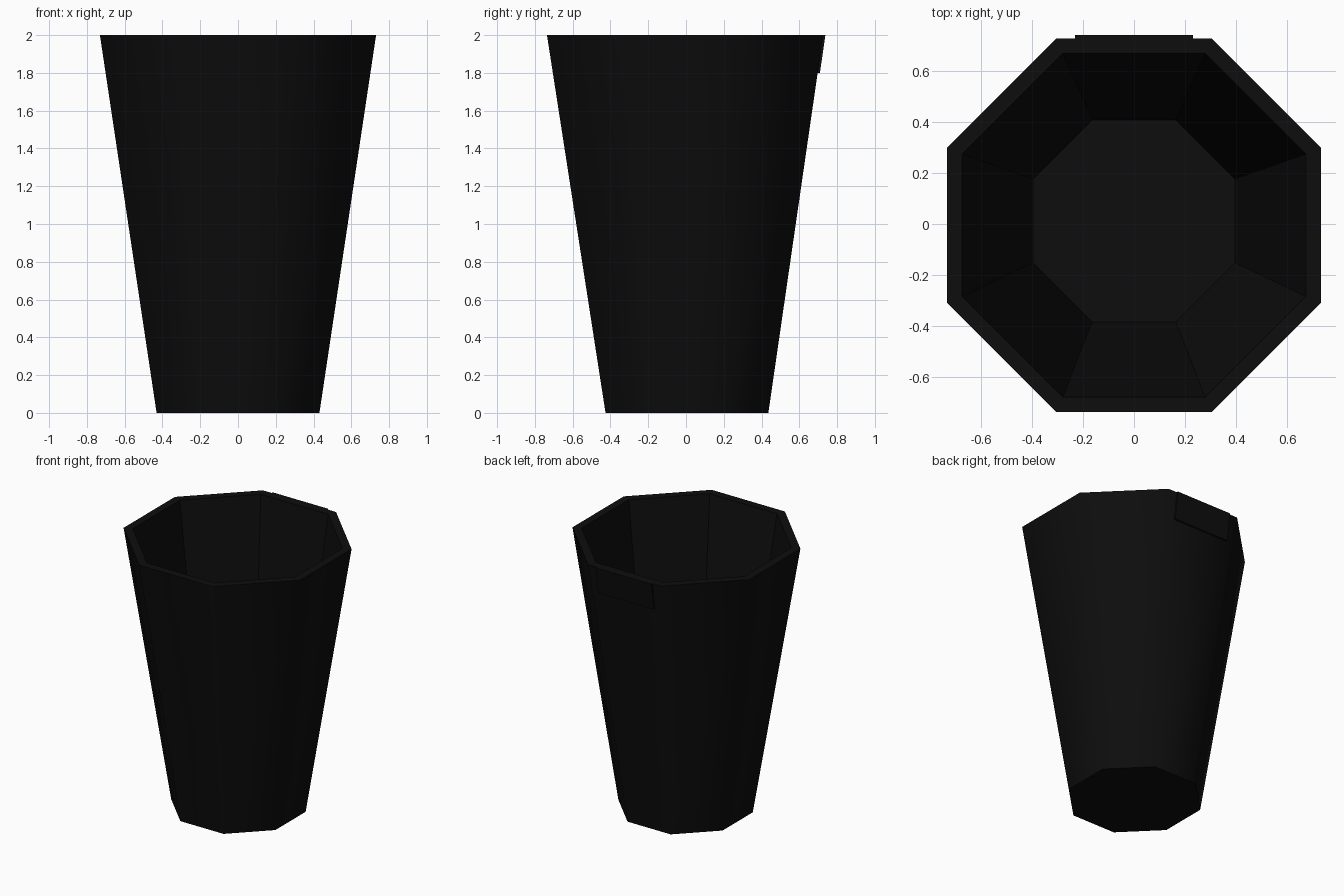
import bpy, bmesh, math

if "Cube" in bpy.data.objects:
    bpy.data.objects.remove(bpy.data.objects["Cube"])

black = bpy.data.materials.new("near black")
black.diffuse_color = (0.004, 0.004, 0.004, 1)
black.use_nodes = True
black.node_tree.nodes["Principled BSDF"].inputs["Base Color"].default_value = black.diffuse_color


def finish(bm, name):
    bmesh.ops.recalc_face_normals(bm, faces=bm.faces[:])
    mesh = bpy.data.meshes.new(name)
    bm.to_mesh(mesh)
    bm.free()
    mesh.materials.append(black)
    obj = bpy.data.objects.new(name, mesh)
    bpy.context.collection.objects.link(obj)
    return obj


def octagon(bm, half, cy, z):
    """Ring of eight points; half is the distance from centre to a flat side."""
    r = half / math.cos(math.pi / 8)
    angles = [math.pi / 8 + i * math.pi / 4 for i in range(8)]
    return [bm.verts.new((r * math.cos(a), cy + r * math.sin(a), z)) for a in angles]


# Tapered eight-sided cup: outer base, outer rim, inner rim, inner floor
bm = bmesh.new()
rings = [octagon(bm, *p) for p in (
    (0.431, 0.005, 0.0), (0.731, -0.005, 2.0),
    (0.672, -0.005, 2.0), (0.395, 0.012, 0.045))]
for k in range(3):
    for i in range(8):
        j = (i + 1) % 8
        f = bm.faces.new((rings[k][i], rings[k][j], rings[k + 1][j], rings[k + 1][i]))
        f.smooth = k == 0          # soft outside, faceted inside
bm.faces.new(rings[0])
bm.faces.new(rings[3])
finish(bm, "cup")

# Thin raised plate at the back, following the slope of the wall
bm = bmesh.new()
bmesh.ops.create_cube(bm, size=1)
for v in bm.verts:
    z = 2.0 if v.co.z > 0 else 1.8
    wall = 0.726 - (2.0 - z) * 0.145
    v.co = (v.co.x * 0.46, wall + (0.012 if v.co.y > 0 else -0.02), z)
finish(bm, "back_plate")
